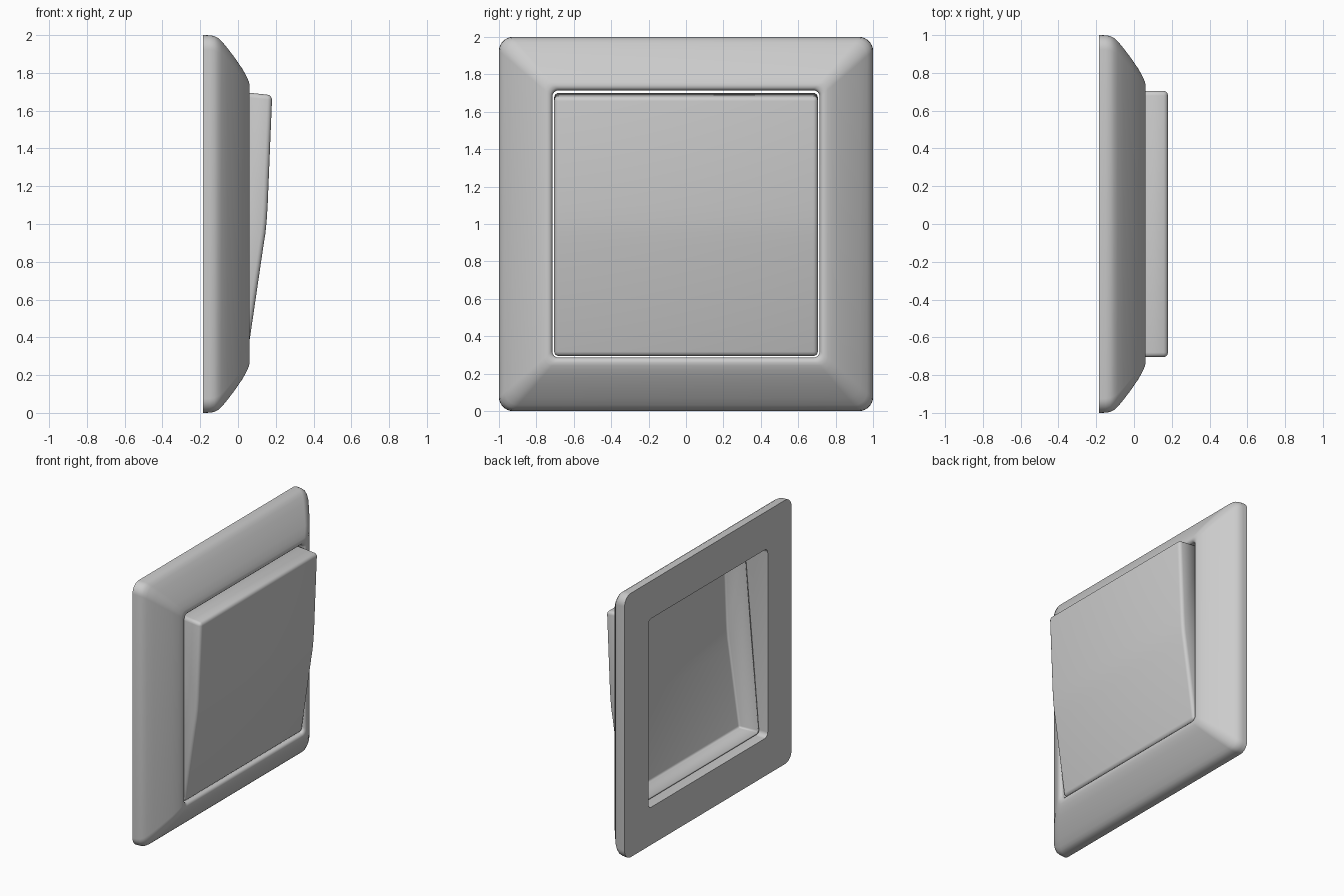
import bpy, bmesh
from math import cos, sin, pi, radians

cube = bpy.data.objects.get("Cube")
if cube:
    bpy.data.objects.remove(cube, do_unlink=True)

grey = bpy.data.materials.new("light grey plastic")
grey.use_nodes = True
colour = (0.6, 0.6, 0.6, 1)
grey.diffuse_color = colour
grey.node_tree.nodes["Principled BSDF"].inputs["Base Color"].default_value = colour


def make_object(name, bm):
    bmesh.ops.recalc_face_normals(bm, faces=bm.faces)
    mesh = bpy.data.meshes.new(name)
    bm.to_mesh(mesh)
    bm.free()
    mesh.materials.append(grey)
    obj = bpy.data.objects.new(name, mesh)
    bpy.context.collection.objects.link(obj)
    bpy.ops.object.select_all(action='DESELECT')
    obj.select_set(True)
    bpy.context.view_layer.objects.active = obj
    bpy.ops.object.shade_smooth_by_angle(angle=radians(35))
    return obj


def rounded_square(bm, x, half, radius, steps=8):
    """Ring of vertices in the upright plane at depth x."""
    ring = []
    for corner in range(4):
        mid = pi / 4 + corner * pi / 2
        cy = (half - radius) * (1 if cos(mid) > 0 else -1)
        cz = (half - radius) * (1 if sin(mid) > 0 else -1)
        for i in range(steps + 1):
            a = corner * pi / 2 + i / steps * pi / 2
            ring.append(bm.verts.new((x, cy + radius * cos(a), 1 + cz + radius * sin(a))))
    return ring


# Frame: section given as depth, half width, corner radius
section = [(-.185, 1, .075), (-.15, .999, .075), (-.125, .995, .075), (-.105, .984, .072),
           (-.087, .968, .07), (-.055, .93, .065), (-.02, .884, .06), (.024, .82, .05),
           (.045, .782, .045), (.056, .757, .04), (.06, .742, .04), (.058, .728, .04),
           (.05, .719, .038), (.04, .715, .036), (-.185, .715, .036)]
bm = bmesh.new()
rings = [rounded_square(bm, *s) for s in section]
for k, a in enumerate(rings):
    b = rings[(k + 1) % len(rings)]
    for i in range(len(a)):
        j = (i + 1) % len(a)
        bm.faces.new((a[i], a[j], b[j], b[i]))
make_object("frame", bm)

# Rocker: tilted side profile swept across, hollow at the back
profile = [(-.12, .3), (.048, .293), (.134, .88), (.145, .95), (.152, 1.02),
           (.157, 1.1), (.181, 1.682), (0, 1.701)]
bm = bmesh.new()
left, right = [[bm.verts.new((x, y, z)) for x, z in profile] for y in (.705, -.705)]
bm.faces.new(left)
bm.faces.new(right)
for i in range(len(profile) - 1):
    bm.faces.new((left[i], left[i + 1], right[i + 1], right[i]))
bmesh.ops.recalc_face_normals(bm, faces=bm.faces)
sharp = [e for e in bm.edges if len(e.link_faces) == 2 and e.calc_face_angle() > radians(30)]
bmesh.ops.bevel(bm, geom=sharp, offset=.025, segments=4, profile=.5, affect='EDGES')
rocker = make_object("rocker", bm)
shell = rocker.modifiers.new("wall thickness", 'SOLIDIFY')
shell.thickness = .012
shell.offset = -1
